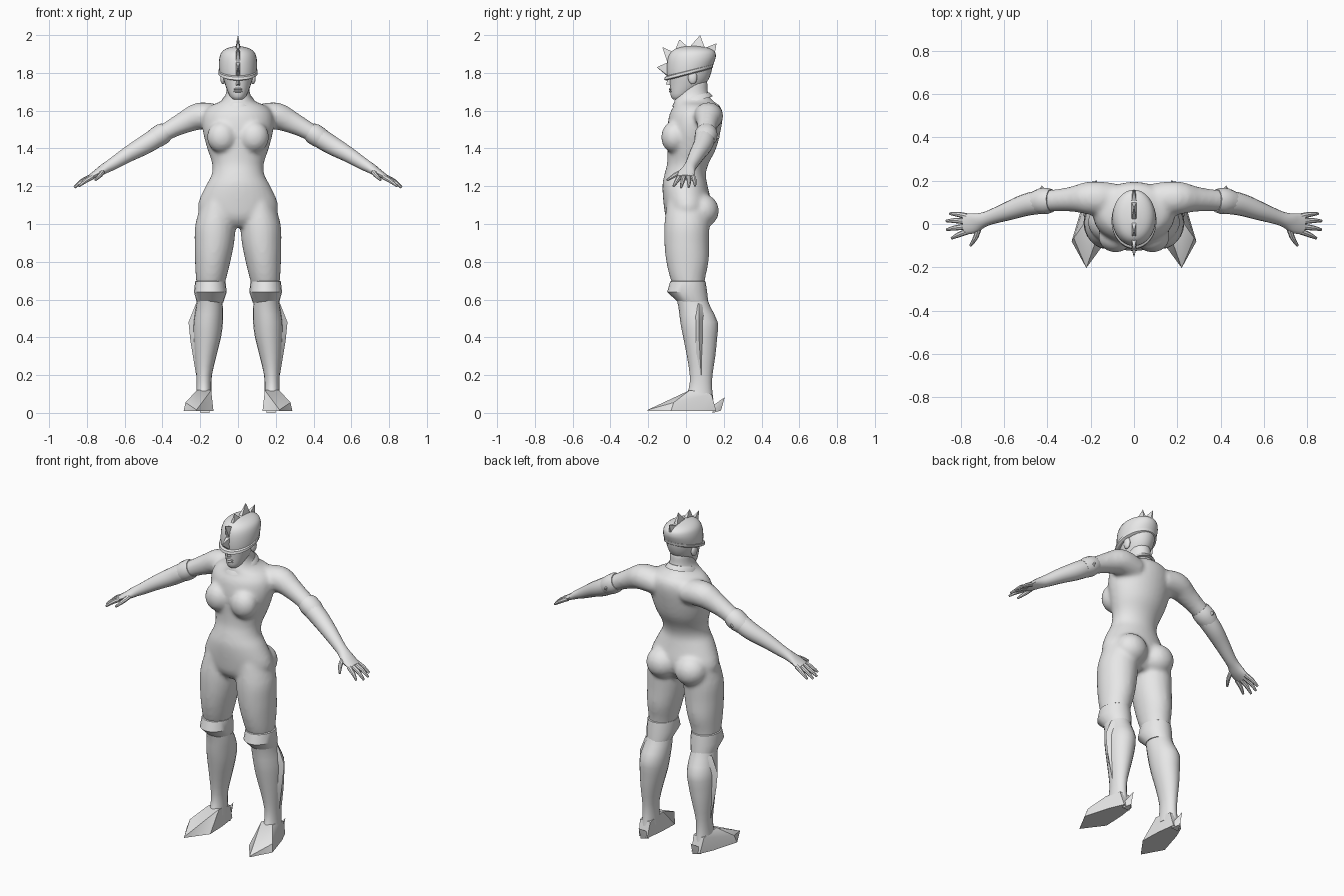
import bpy, bmesh, math
from mathutils import Vector

grey = bpy.data.materials.new("plain_grey")
grey.diffuse_color = (0.8, 0.8, 0.8, 1)


def spline(rows, steps):
    """Catmull-Rom refinement of section rows."""
    out = []
    for i in range(len(rows) - 1):
        a, b, c, d = rows[max(i - 1, 0)], rows[i], rows[i + 1], rows[min(i + 2, len(rows) - 1)]
        for k in range(steps):
            t = k / steps
            out.append([0.5 * (2 * q + (r - p) * t + (2 * p - 5 * q + 4 * r - s) * t * t
                               + (3 * q - p - 3 * r + s) * t ** 3) for p, q, r, s in zip(a, b, c, d)])
    return out + [list(rows[-1])]


def skin(bm, rings):
    vs = [[bm.verts.new(p) for p in r] for r in rings]
    n = len(vs[0])
    faces = [bm.faces.new((a[i], a[(i + 1) % n], b[(i + 1) % n], b[i]))
             for a, b in zip(vs, vs[1:]) for i in range(n)]
    faces += [bm.faces.new(vs[0][::-1]), bm.faces.new(vs[-1])]
    bmesh.ops.recalc_face_normals(bm, faces=faces)


def stack(bm, rows, steps=3, n=24, s=1):
    """Level oval rings: z, x0, x1, y0, y1, tilt."""
    rings = []
    for z, x0, x1, y0, y1, tilt in spline([tuple(r) + (0,) * (6 - len(r)) for r in rows], steps):
        ring = []
        for i in range(n):
            a = 2 * math.pi * i / n
            y = (y0 + y1) / 2 + (y1 - y0) / 2 * math.sin(a)
            ring.append((s * ((x0 + x1) / 2 + (x1 - x0) / 2 * math.cos(a)), y, z + tilt * (y - 0.02)))
        rings.append(ring)
    skin(bm, rings)


def tube(bm, rows, steps=3, n=16, s=1):
    """Oval rings across a path: x, y, z, flat radius, upright radius."""
    rows = spline(rows, steps)
    rings = []
    for k, r in enumerate(rows):
        d = Vector(rows[min(k + 1, len(rows) - 1)][:3]) - Vector(rows[max(k - 1, 0)][:3])
        u = d.cross(Vector((0, 0, 1))).normalized()
        v = u.cross(d).normalized()
        ring = []
        for i in range(n):
            a = 2 * math.pi * i / n
            p = Vector(r[:3]) + u * r[3] * math.cos(a) + v * r[4] * math.sin(a)
            ring.append((s * p.x, p.y, p.z))
        rings.append(ring)
    skin(bm, rings)


def hull(bm, pts):
    vs = [bm.verts.new(p) for p in pts]
    res = bmesh.ops.convex_hull(bm, input=vs)
    bmesh.ops.delete(bm, geom=[v for v in vs if v.is_valid and not v.link_faces], context='VERTS')


def ball(bm, c, r):
    vs = bmesh.ops.create_uvsphere(bm, u_segments=20, v_segments=12, radius=1)["verts"]
    for v in vs:
        v.co = Vector(c) + Vector(v.co[i] * r[i] for i in range(3))


def part(name, bm, mirror=False, angle=40):
    me = bpy.data.meshes.new(name)
    bm.to_mesh(me)
    bm.free()
    ob = bpy.data.objects.new(name, me)
    bpy.context.collection.objects.link(ob)
    me.materials.append(grey)
    bpy.ops.object.select_all(action='DESELECT')
    ob.select_set(True)
    bpy.context.view_layer.objects.active = ob
    bpy.ops.object.shade_smooth_by_angle(angle=math.radians(angle))
    if mirror:
        ob.modifiers.new("mirror", 'MIRROR').use_mirror_merge = False
    return ob


# Body: torso, chest, seat, thighs and upper arms fused into one skin
bm = bmesh.new()
torso = [(0.985, .12, -.07, .08), (1.03, .19, -.105, .115), (1.1, .213, -.118, .135), (1.2, .172, -.125, .115),
         (1.26, .14, -.115, .105), (1.32, .137, -.1, .12), (1.4, .163, -.098, .16), (1.5, .188, -.1, .185),
         (1.58, .185, -.088, .195), (1.625, .15, -.065, .18), (1.65, .09, -.065, .145),
         (1.69, .064, -.045, .118), (1.76, .06, -.03, .115)]
stack(bm, [(z, -w, w, a, b) for z, w, a, b in torso], n=32)
for s in (1, -1):
    stack(bm, [(1.12, .02, .19, -.1, .13), (1.0, .012, .226, -.115, .125), (.9, .02, .23, -.115, .122),
               (.8, .04, .228, -.105, .12), (.7, .065, .222, -.08, .1), (.63, .085, .212, -.045, .1)], s=s)
    tube(bm, [(.1, .11, 1.56, .08, .07), (.2, .12, 1.572, .078, .073), (.28, .115, 1.54, .06, .06),
              (.35, .11, 1.505, .052, .05), (.43, .105, 1.46, .05, .045)], s=s)
    ball(bm, (s * .085, -.06, 1.46), (.08, .072, .085))
    ball(bm, (s * .095, .085, 1.07), (.095, .09, .09))
body = part("body", bm)
rm = body.modifiers.new("fuse", 'REMESH')
rm.mode, rm.voxel_size, rm.use_smooth_shade = 'VOXEL', 0.011, True
sm = body.modifiers.new("soften", 'SMOOTH')
sm.factor, sm.iterations = 0.5, 8

# Collar
bm = bmesh.new()
stack(bm, [(1.645, -.088, .088, -.075, .142, .25), (1.66, -.08, .08, -.066, .132, .25),
           (1.672, -.07, .07, -.055, .122, .25)], 2)
part("collar", bm)

# Knee pads
bm = bmesh.new()
stack(bm, [(.585, .078, .218, -.04, .118), (.64, .06, .233, -.1, .112), (.695, .066, .227, -.084, .104),
           (.705, .08, .21, -.06, .09)], 1, 20)
part("knee_pads", bm, True, 35)

# Boots with a sharp outer fin
bm = bmesh.new()
stack(bm, [(.625, .09, .215, -.055, .105), (.56, .08, .222, -.04, .13), (.48, .08, .236, -.03, .168),
           (.4, .09, .236, -.015, .165), (.3, .115, .23, .005, .155), (.2, .138, .221, .02, .14),
           (.13, .141, .22, .015, .138), (.07, .138, .225, -.01, .145)], 2, 20)
hull(bm, [(.18, y, z) for y in (.02, .12) for z in (.56, .2)]
     + [(.262, .07, .48), (.252, .07, .38), (.222, .07, .58), (.222, .08, .2)])
part("boots", bm, True, 35)

# Pointed feet and heel spurs
bm = bmesh.new()
hull(bm, [(.13, -.08, .01), (.22, -.203, .01), (.288, -.08, .01), (.24, .08, .01), (.205, .16, .01),
          (.15, .16, .01), (.135, .05, .01), (.15, -.06, .05), (.278, -.065, .055), (.142, .02, .12),
          (.218, .02, .12), (.145, .135, .1), (.215, .135, .1), (.22, -.203, .016)])
hull(bm, [(.15, .14, 0), (.2, .14, 0), (.175, .185, .012), (.175, .205, .082), (.16, .15, .045), (.19, .15, .045)])
part("feet", bm, True, 35)

# Forearms and palms
bm = bmesh.new()
tube(bm, [(.4, .105, 1.478, .05, .048), (.44, .1, 1.452, .054, .052), (.5, .088, 1.415, .051, .05),
          (.58, .06, 1.37, .043, .042), (.66, .032, 1.32, .034, .033), (.7, .018, 1.297, .035, .028),
          (.74, .004, 1.272, .046, .022), (.785, -.001, 1.247, .048, .014)])
part("forearms", bm, True)

# Fingers and thumbs
bm = bmesh.new()
for base, mid, tip in (((.77, .035, 1.254), (.81, .044, 1.232), (.85, .048, 1.203)),
                       ((.775, .012, 1.252), (.825, .016, 1.228), (.866, .014, 1.195)),
                       ((.775, -.012, 1.25), (.825, -.018, 1.225), (.865, -.026, 1.193)),
                       ((.77, -.035, 1.25), (.81, -.05, 1.227), (.842, -.066, 1.2)),
                       ((.715, -.01, 1.28), (.73, -.06, 1.258), (.755, -.1, 1.232))):
    tube(bm, [(*base, .014, .014), (*mid, .012, .012), (*tip, .006, .006)], 2, 8)
part("fingers", bm, True)

# Elbow cuffs with a backward point
bm = bmesh.new()
tube(bm, [(.38, .108, 1.49, .054, .05), (.4, .107, 1.478, .06, .057), (.43, .105, 1.459, .06, .056),
          (.455, .1, 1.443, .053, .05)], 1, 14)
hull(bm, [(.385, .13, 1.49), (.425, .178, 1.458), (.46, .13, 1.44), (.425, .13, 1.5), (.415, .13, 1.42)])
part("elbow_cuffs", bm, True, 35)

# Head with nose, lips and ears
bm = bmesh.new()
head = [(1.66, .026, -.068, -.015), (1.675, .042, -.08, .02), (1.71, .058, -.084, .07), (1.75, .072, -.086, .11),
        (1.79, .083, -.088, .13), (1.84, .088, -.085, .14), (1.88, .08, -.07, .13)]
stack(bm, [(z, -w, w, a, b) for z, w, a, b in head], 2)
hull(bm, [(-.016, -.075, 1.732), (.016, -.075, 1.732), (0, -.106, 1.74), (0, -.09, 1.79), (-.01, -.07, 1.79), (.01, -.07, 1.79)])
for z in (1.702, 1.714):
    ball(bm, (0, -.082, z), (.024, .009, .006))
for s in (1, -1):
    ball(bm, (s * .08, .035, 1.775), (.014, .024, .035))
part("head", bm)

# Helmet with a rim rising to the back
bm = bmesh.new()
helm = [(1.80, .098, -.098, .14, .28), (1.84, .101, -.102, .153, .2), (1.88, .098, -.098, .158, .08),
        (1.91, .086, -.083, .15, .04), (1.93, .058, -.055, .115, .03), (1.942, .012, .0, .06, 0)]
stack(bm, [(z, -w, w, a, b, t) for z, w, a, b, t in helm], 3, 32)
part("helmet", bm)

# Visor band
bm = bmesh.new()
stack(bm, [(1.792, -.094, .094, -.104, .132, .26), (1.798, -.104, .104, -.116, .142, .26),
           (1.812, -.104, .104, -.112, .145, .26), (1.816, -.096, .096, -.1, .138, .26)], 1, 32)
part("visor", bm, angle=30)

# Crest of curved spikes, each between two points along the dome
bm = bmesh.new()
dips = [(-.095, 1.785), (-.098, 1.855), (-.062, 1.908), (.015, 1.932), (.1, 1.932), (.145, 1.865)]
tips = [(-.155, 1.83), (-.126, 1.937), (-.035, 1.977), (.075, 2.0), (.162, 1.957)]
for (ay, az), (by, bz), (ty, tz) in zip(dips, dips[1:], tips):
    my, mz = (ay + by) / 2 * .45 + ty * .55, (az + bz) / 2 * .45 + tz * .55
    hull(bm, [(x, y, z) for x in (-.012, .012) for y, z in ((ay, az), (by, bz))]
         + [(0, ay * .92, az - .012), (0, by * .92, bz - .012), (-.007, my, mz), (.007, my, mz), (0, ty, tz)])
part("crest", bm, angle=25)
